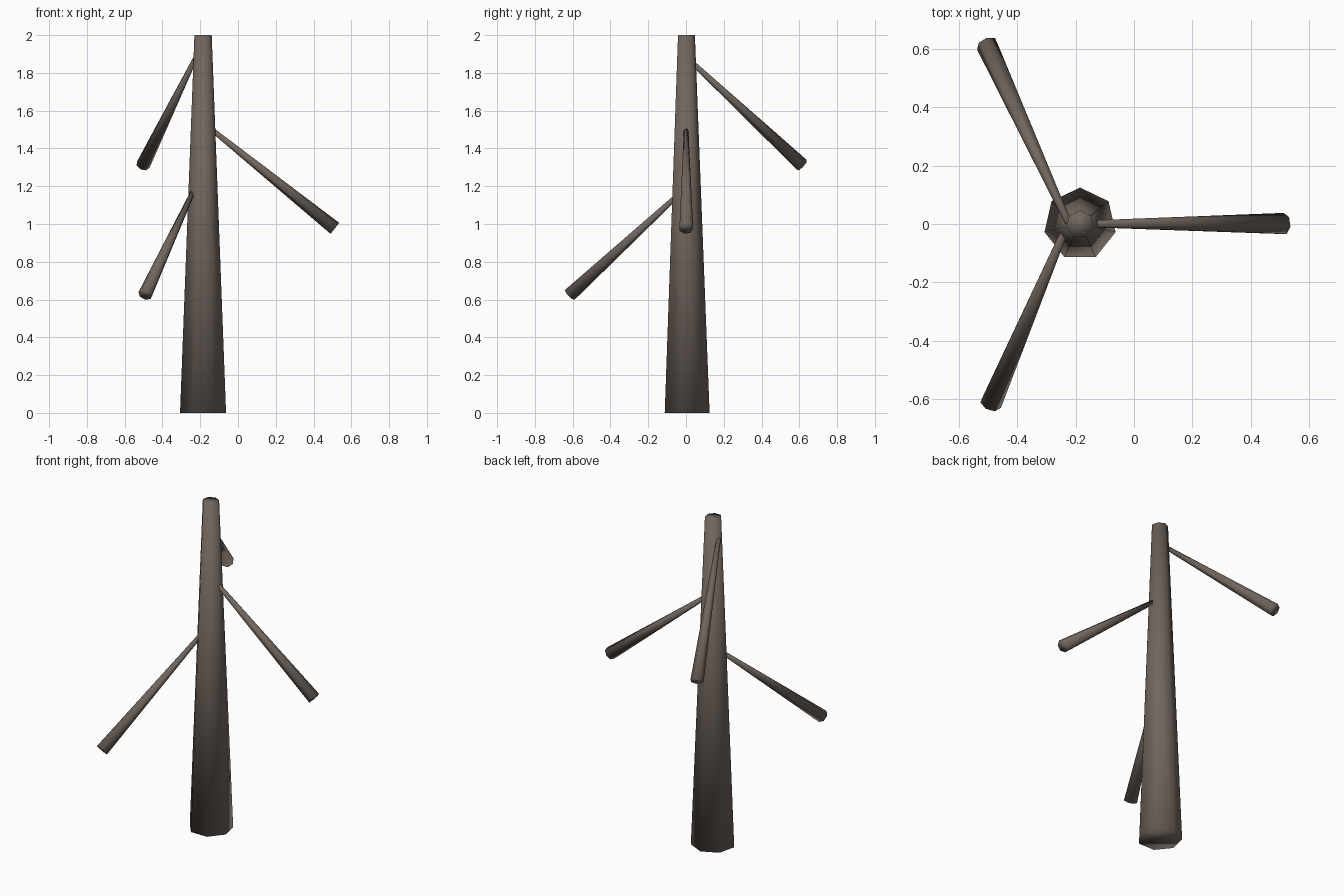
import bpy, bmesh
from math import atan2, hypot
from mathutils import Matrix, Vector

cube = bpy.data.objects.get("Cube")
if cube:
    bpy.data.objects.remove(cube, do_unlink=True)

bark = bpy.data.materials.new("dark_bark")
bark.use_nodes = True
colour = (0.165, 0.132, 0.112, 1)
bark.diffuse_color = colour
bark.node_tree.nodes["Principled BSDF"].inputs["Base Color"].default_value = colour

SIDES = 7


def tapered_log(name, start, end, r_start, r_end, loops=0):
    """Seven-sided smooth log running from start to end."""
    start, end = Vector(start), Vector(end)
    axis = end - start
    turn = atan2(axis.y, axis.x) if hypot(axis.x, axis.y) > 0 else 0
    tilt = atan2(hypot(axis.x, axis.y), axis.z)
    place = (Matrix.Translation((start + end) / 2)
             @ Matrix.Rotation(turn, 4, 'Z') @ Matrix.Rotation(tilt, 4, 'Y'))
    bm = bmesh.new()
    bmesh.ops.create_cone(bm, cap_ends=True, segments=SIDES,
                          radius1=r_start, radius2=r_end, depth=axis.length)
    if loops:
        sides = [e for e in bm.edges
                 if abs(e.verts[0].co.z - e.verts[1].co.z) > axis.length / 2]
        bmesh.ops.subdivide_edges(bm, edges=sides, cuts=loops)
    bm.transform(place)
    for face in bm.faces:
        face.smooth = True
    mesh = bpy.data.meshes.new(name)
    bm.to_mesh(mesh)
    bm.free()
    mesh.materials.append(bark)
    obj = bpy.data.objects.new(name, mesh)
    bpy.context.collection.objects.link(obj)
    return obj


# Trunk with one loop at mid height
tapered_log("trunk", (-0.185, 0, 0), (-0.185, 0, 2), 0.125, 0.047, loops=1)

# Drooping branches, thin at the trunk and thick at the tip
branches = {
    "left_branch": ((-0.16, 0, 1.517), (0.513, 0, 0.977)),
    "back_branch": ((-0.225, 0.005, 1.88), (-0.503, 0.613, 1.312)),
    "front_branch": ((-0.23, -0.005, 1.188), (-0.491, -0.615, 0.627)),
}
for name, (start, end) in branches.items():
    tapered_log(name, start, end, 0.012, 0.038)
